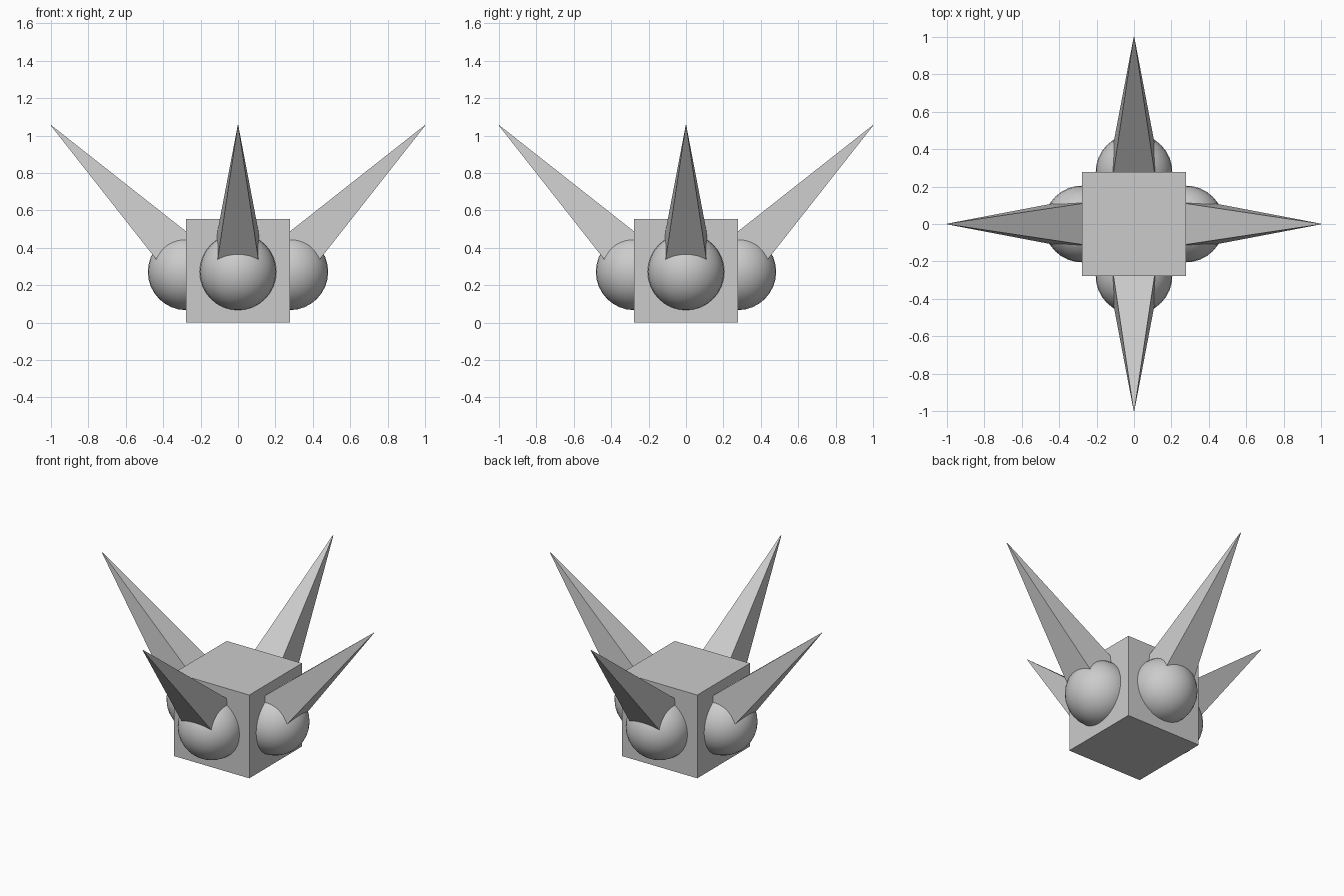
import bpy
import math
from mathutils import Matrix, Vector

if "Cube" in bpy.data.objects:
    bpy.data.objects.remove(bpy.data.objects["Cube"])

grey = bpy.data.materials.new("plain grey")
grey.diffuse_color = (0.6, 0.6, 0.6, 1)
grey.use_nodes = True
grey.node_tree.nodes["Principled BSDF"].inputs["Base Color"].default_value = grey.diffuse_color

HALF = 0.277      # half the cube's side
RADIUS = 0.205    # ball radius
TIP = Vector((0, -1.0, 1.055))
LENGTH = 1.06     # spike length, base buried in the body
SLOPE = 0.12      # spike half-width per unit of length


def finish(name):
    obj = bpy.context.object
    obj.name = name
    obj.data.materials.append(grey)
    return obj


# body
bpy.ops.mesh.primitive_cube_add(size=2 * HALF, location=(0, 0, HALF))
finish("body")

# one ball and one square spike per side
for i, side in enumerate(("front", "right", "back", "left")):
    turn = Matrix.Rotation(i * math.pi / 2, 4, 'Z')

    bpy.ops.mesh.primitive_uv_sphere_add(segments=32, ring_count=16, radius=RADIUS)
    ball = finish(side + "_ball")
    ball.matrix_world = turn @ Matrix.Translation((0, -HALF, 0.272))
    bpy.ops.object.shade_smooth()

    bpy.ops.mesh.primitive_cone_add(vertices=4, radius1=LENGTH * SLOPE * math.sqrt(2),
                                    radius2=0.002, depth=LENGTH)
    spike = finish(side + "_spike")
    # flat sides facing up, down and sideways, tip at the origin
    spike.data.transform(Matrix.Translation((0, 0, -LENGTH / 2))
                         @ Matrix.Rotation(math.pi / 4, 4, 'Z'))
    spike.matrix_world = turn @ Matrix.Translation(TIP) @ Matrix.Rotation(math.pi / 4, 4, 'X')
